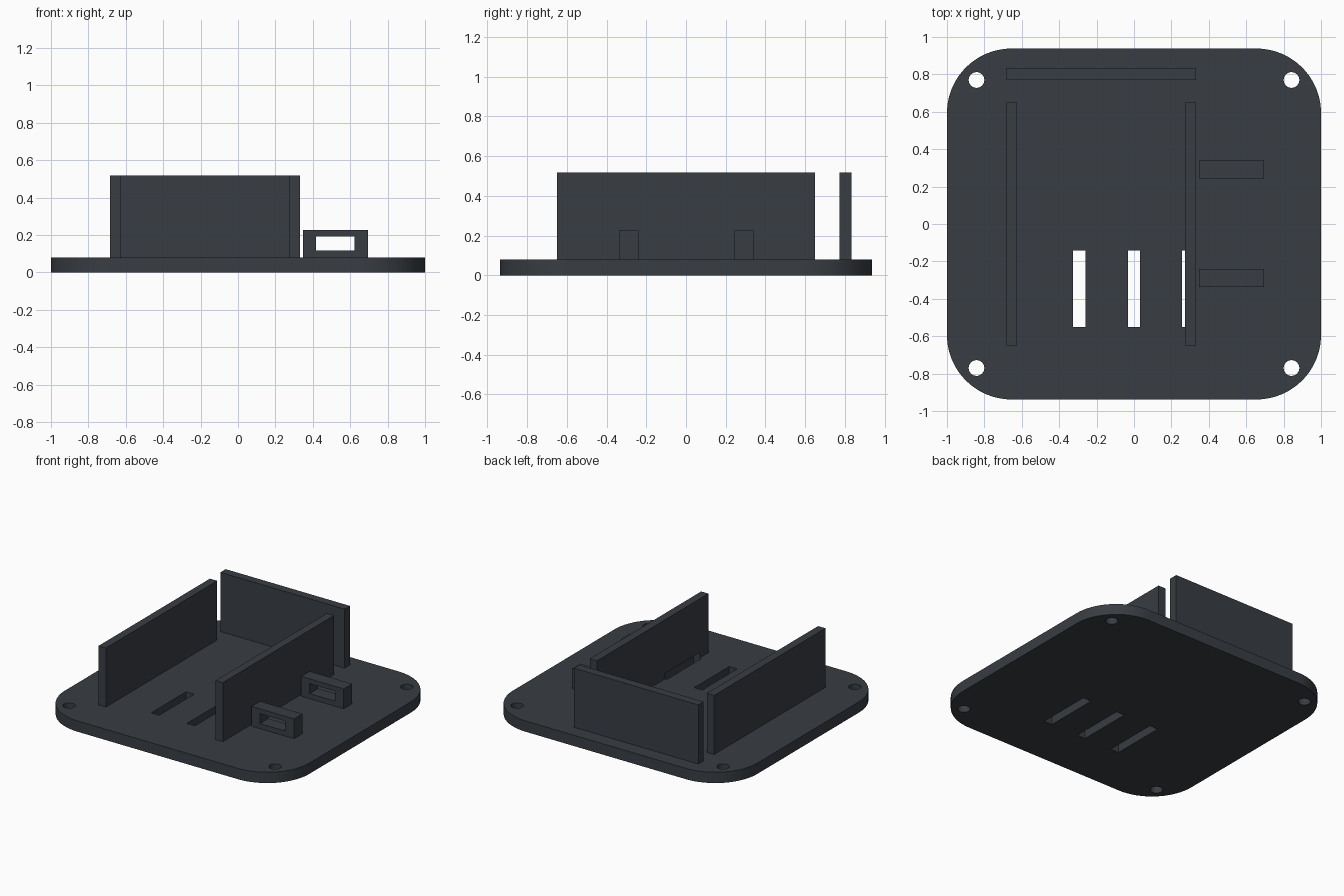
import bpy, bmesh, math

if "Cube" in bpy.data.objects:
    bpy.data.objects.remove(bpy.data.objects["Cube"])

grey = bpy.data.materials.new("dark slate grey")
grey.diffuse_color = (0.040, 0.047, 0.056, 1)
grey.use_nodes = True
grey.node_tree.nodes["Principled BSDF"].inputs["Base Color"].default_value = grey.diffuse_color


def finish(name, bm):
    bmesh.ops.recalc_face_normals(bm, faces=bm.faces)
    me = bpy.data.meshes.new(name)
    bm.to_mesh(me)
    bm.free()
    ob = bpy.data.objects.new(name, me)
    bpy.context.collection.objects.link(ob)
    me.materials.append(grey)
    return ob


def prism(name, outline, z0, z1):
    """Extrude an xy outline from z0 to z1."""
    bm = bmesh.new()
    face = bm.faces.new([bm.verts.new((x, y, z0)) for x, y in outline])
    new = bmesh.ops.extrude_face_region(bm, geom=[face])["geom"]
    verts = [g for g in new if isinstance(g, bmesh.types.BMVert)]
    bmesh.ops.translate(bm, verts=verts, vec=(0, 0, z1 - z0))
    return finish(name, bm)


def box(name, x0, x1, y0, y1, z0, z1):
    return prism(name, [(x0, y0), (x1, y0), (x1, y1), (x0, y1)], z0, z1)


def arc(cx, cy, r, start, sweep, n):
    return [(cx + r * math.cos(start + sweep * i / n),
             cy + r * math.sin(start + sweep * i / n)) for i in range(n + 1)]


def cut(target, cutter):
    mod = target.modifiers.new("cut", "BOOLEAN")
    mod.operation, mod.solver, mod.object = "DIFFERENCE", "EXACT", cutter
    bpy.context.view_layer.objects.active = target
    bpy.ops.object.modifier_apply(modifier=mod.name)


def discard(ob):
    bpy.data.objects.remove(ob, do_unlink=True)


T, TOP = 0.08, 0.517          # plate thickness, wall top
HX, HY, R = 1.0, 0.938, 0.345  # plate half sizes and corner radius

# Rounded base plate
outline = []
for k, (sx, sy) in enumerate([(1, 1), (-1, 1), (-1, -1), (1, -1)]):
    outline += arc(sx * (HX - R), sy * (HY - R), R, k * math.pi / 2, math.pi / 2, 20)
plate = prism("base_plate", outline, 0, T)

# Side walls and back wall
left_wall = box("left_wall", -0.685, -0.625, -0.65, 0.65, T, TOP)
right_wall = box("right_wall", 0.272, 0.331, -0.65, 0.65, T, TOP)
back_wall = box("back_wall", -0.685, 0.331, 0.772, 0.834, T, TOP)

# Corner screw holes
for sx in (-1, 1):
    for sy in (-1, 1):
        ring = arc(sx * 0.842, sy * 0.77, 0.042, 0, 2 * math.pi, 32)[:-1]
        hole = prism("hole_cutter", ring, -0.1, 0.2)
        cut(plate, hole)
        discard(hole)

# Strap slots; the last one also notches the foot of the right wall
for x in (-0.292, 0, 0.29):
    slot = box("slot_cutter", x - 0.033, x + 0.033, -0.55, -0.143, -0.04, 0.12)
    cut(plate, slot)
    if x > 0.2:
        cut(right_wall, slot)
    discard(slot)

# Cable tie loops beside the right wall
for name, y in (("front_tie_loop", -0.289), ("back_tie_loop", 0.291)):
    loop = box(name, 0.347, 0.695, y - 0.049, y + 0.049, T, 0.227)
    window = box("window_cutter", 0.417, 0.622, y - 0.2, y + 0.2, 0.118, 0.191)
    cut(loop, window)
    discard(window)

# Smooth the round corners and holes, keep hard edges
bpy.ops.object.select_all(action="DESELECT")
plate.select_set(True)
bpy.context.view_layer.objects.active = plate
bpy.ops.object.shade_smooth_by_angle(angle=math.radians(30))
